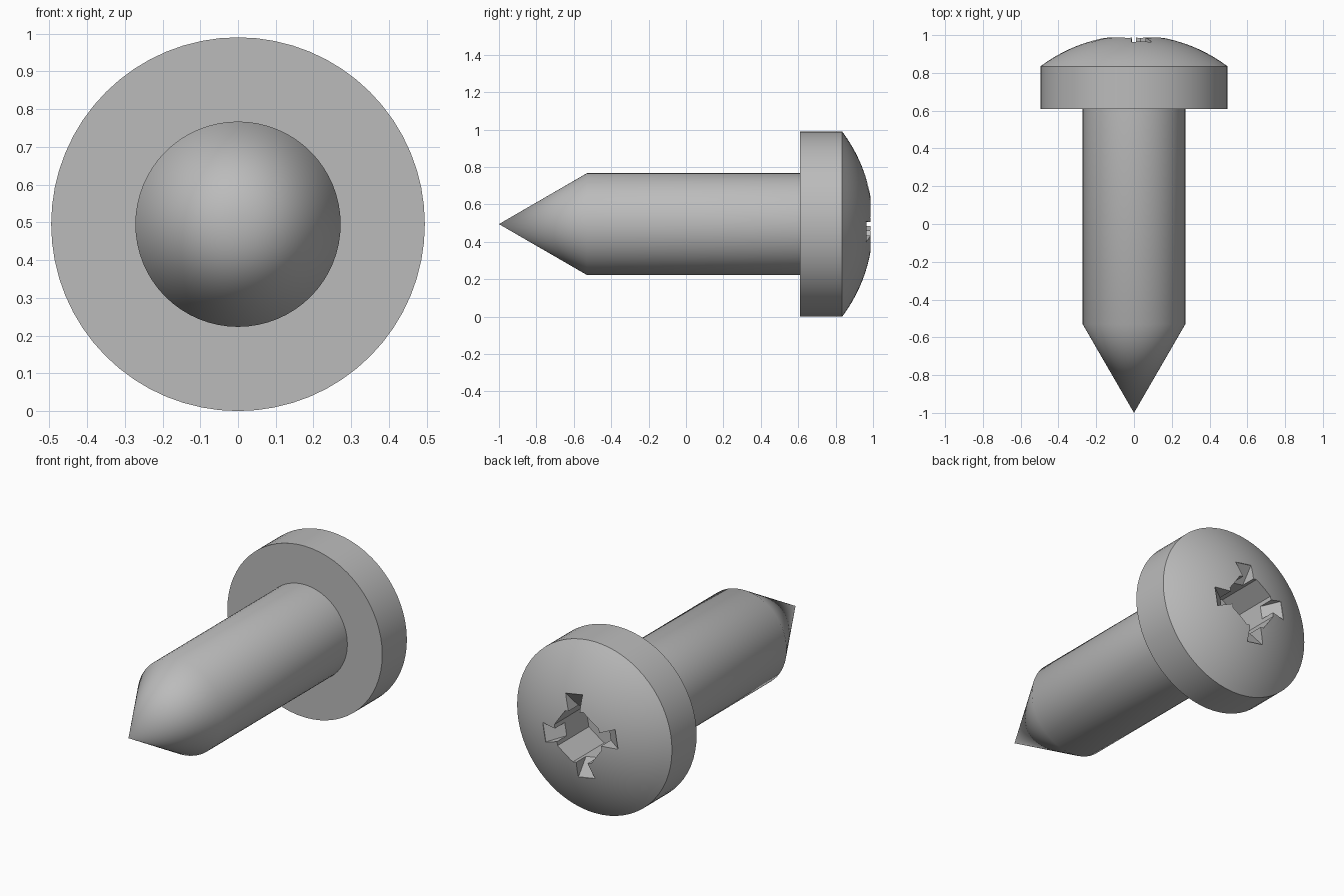
import bpy, bmesh, math
from mathutils import Vector

if "Cube" in bpy.data.objects:
    bpy.data.objects.remove(bpy.data.objects["Cube"])

HEAD_R, SHANK_R = 0.495, 0.272
AXIS_Z = HEAD_R
SEGMENTS = 64

steel = bpy.data.materials.new("grey_steel")
steel.use_nodes = True
colour = (0.5, 0.5, 0.5, 1)
steel.diffuse_color = colour
steel.node_tree.nodes["Principled BSDF"].inputs["Base Color"].default_value = colour


def finish(name, bm):
    """Turn a bmesh into an object placed on the screw axis."""
    bmesh.ops.remove_doubles(bm, verts=bm.verts, dist=1e-5)
    bmesh.ops.recalc_face_normals(bm, faces=bm.faces)
    mesh = bpy.data.meshes.new(name)
    bm.to_mesh(mesh)
    bm.free()
    mesh.materials.append(steel)
    obj = bpy.data.objects.new(name, mesh)
    obj.location.z = AXIS_Z
    bpy.context.collection.objects.link(obj)
    return obj


def lathe(name, profile):
    """Spin (radius, y) points about the y axis."""
    bm = bmesh.new()
    verts = [bm.verts.new((r, y, 0)) for r, y in profile]
    edges = [bm.edges.new(pair) for pair in zip(verts, verts[1:])]
    bmesh.ops.spin(bm, geom=verts + edges, cent=(0, 0, 0), axis=(0, 1, 0),
                   angle=math.tau, steps=SEGMENTS, use_merge=True)
    return finish(name, bm)


def smooth(obj):
    bpy.ops.object.select_all(action='DESELECT')
    obj.select_set(True)
    bpy.context.view_layer.objects.active = obj
    bpy.ops.object.shade_smooth_by_angle(angle=math.radians(35))


def cut(target, cutter):
    cutter.hide_render = True
    cutter.hide_set(True)
    mod = target.modifiers.new(cutter.name, 'BOOLEAN')
    mod.operation = 'DIFFERENCE'
    mod.solver = 'EXACT'
    mod.object = cutter


# Shank with pointed tip
shank = lathe("shank", [(0, -1), (SHANK_R, -0.53), (SHANK_R, 0.615), (0, 0.615)])

# Head: short cylinder capped by a shallow spherical dome
RIM_Y, RISE = 0.835, 0.165
dome_r = (HEAD_R ** 2 + RISE ** 2) / (2 * RISE)
sweep = math.asin(HEAD_R / dome_r)
dome = []
for i in range(13):
    a = sweep * (1 - i / 12)
    dome.append((dome_r * math.sin(a), 1 - dome_r * (1 - math.cos(a))))
head = lathe("head", [(0, 0.61), (HEAD_R, 0.61)] + dome)

# Driver recess: deep octagonal core
TURN = math.radians(-10)
bm = bmesh.new()
ring = []
for i in range(8):
    a = TURN + math.tau * (i + 0.5) / 8
    ring.append(bm.verts.new((0.155 * math.cos(a), 0.7, 0.155 * math.sin(a))))
base = bm.faces.new(ring)
top = bmesh.ops.extrude_face_region(bm, geom=[base])["geom"]
bmesh.ops.translate(bm, vec=(0, 0.4, 0),
                    verts=[g for g in top if isinstance(g, bmesh.types.BMVert)])
if base not in bm.faces:
    bm.faces.new(ring)
cut(head, finish("recess_core_cutter", bm))

# Driver recess: four flared arms with floors sloping towards the core
for n in range(4):
    a = TURN + n * math.pi / 2
    out = Vector((math.cos(a), 0, math.sin(a)))
    side = Vector((-math.sin(a), 0, math.cos(a)))
    bm = bmesh.new()
    for r, half, floor in ((0.235, 0.055, 0.962), (0.12, 0.032, 0.88)):
        for s in (-half, half):
            for y in (floor, 1.1):
                bm.verts.new(out * r + side * s + Vector((0, y, 0)))
    bmesh.ops.convex_hull(bm, input=bm.verts)
    cut(head, finish(f"recess_arm_cutter_{n + 1}", bm))

# Apply the cuts so the recess keeps crisp edges
bpy.context.view_layer.update()
cut_mesh = bpy.data.meshes.new_from_object(
    head.evaluated_get(bpy.context.evaluated_depsgraph_get()))
head.modifiers.clear()
head.data = cut_mesh
for obj in [o for o in bpy.data.objects if "cutter" in o.name]:
    bpy.data.objects.remove(obj)

for obj in (shank, head):
    smooth(obj)
